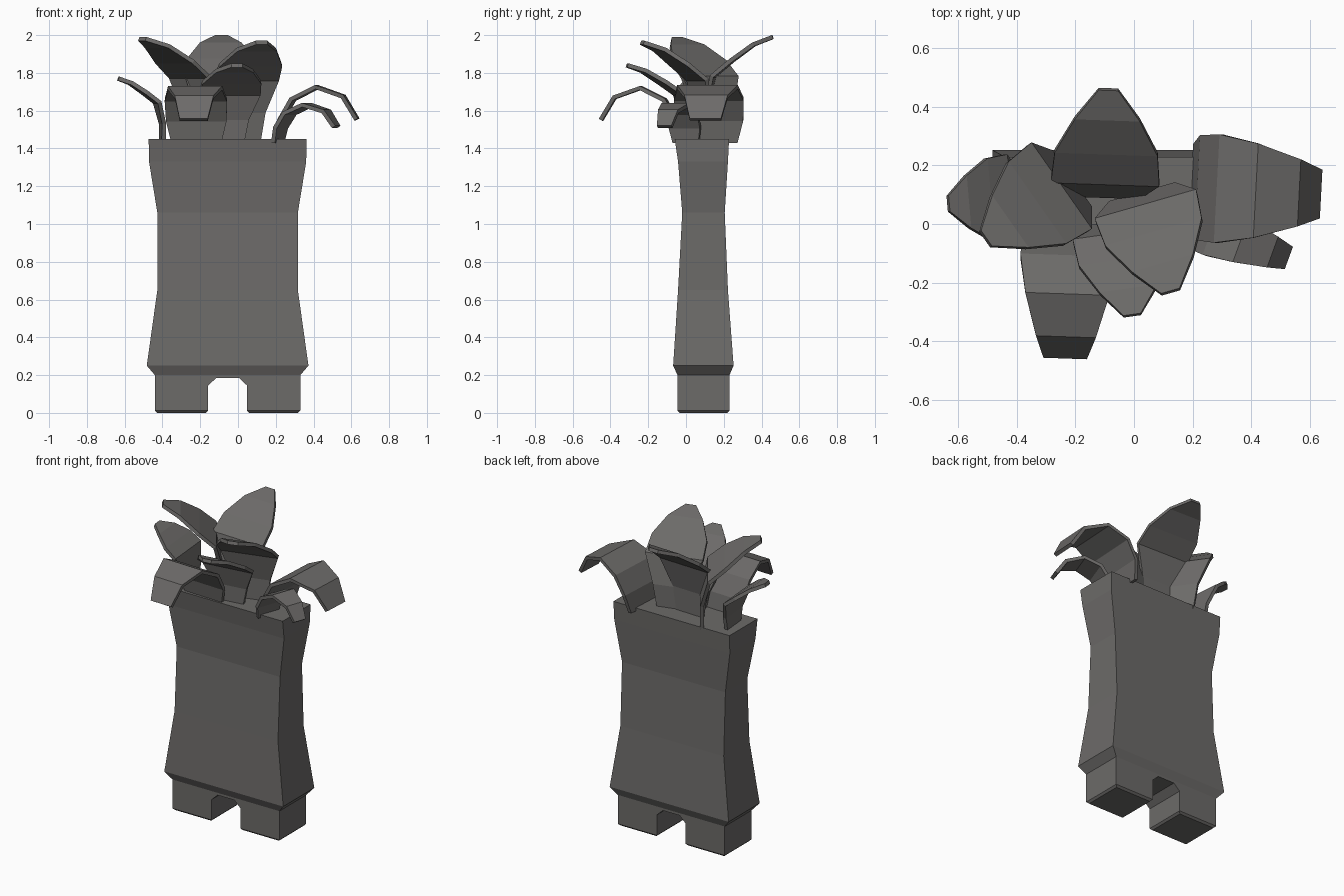
import bpy, bmesh, math
from mathutils import Vector

if "Cube" in bpy.data.objects:
    bpy.data.objects.remove(bpy.data.objects["Cube"])

grey = bpy.data.materials.new("warm dark grey")
grey.diffuse_color = (0.15, 0.145, 0.14, 1)
grey.use_nodes = True
grey.node_tree.nodes["Principled BSDF"].inputs["Base Color"].default_value = grey.diffuse_color


def finish(name, bm):
    bmesh.ops.recalc_face_normals(bm, faces=bm.faces)
    me = bpy.data.meshes.new(name)
    bm.to_mesh(me)
    bm.free()
    me.materials.append(grey)
    ob = bpy.data.objects.new(name, me)
    bpy.context.collection.objects.link(ob)
    return ob


# Pot body: stacked rectangular rings with a narrow waist
CX = -0.055
rings = [  # z, half width, y front, y back
    (0.20, 0.385, -0.045, 0.23), (0.25, 0.428, -0.068, 0.252),
    (0.65, 0.372, -0.042, 0.222), (1.06, 0.372, -0.02, 0.205),
    (1.33, 0.416, -0.042, 0.222), (1.45, 0.418, -0.06, 0.228)]
bm = bmesh.new()
loops = [[bm.verts.new((CX + sx * w, y, z))
          for sx, y in ((-1, y0), (1, y0), (1, y1), (-1, y1))]
         for z, w, y0, y1 in rings]
for a, b in zip(loops, loops[1:]):
    for i in range(4):
        j = (i + 1) % 4
        bm.faces.new((a[i], a[j], b[j], b[i]))
bm.faces.new(loops[0])
bm.faces.new(loops[-1])
finish("pot_body", bm)

# Feet: one mirrored outline with a chamfered arch, extruded front to back
half = [(0.06, 0.185), (0.103, 0.145), (0.103, 0), (0.385, 0), (0.385, 0.205)]
outline = [(CX + x, z) for x, z in half] + [(CX - x, z) for x, z in reversed(half)]
bm = bmesh.new()
face = bm.faces.new([bm.verts.new((x, -0.045, z)) for x, z in outline])
ext = bmesh.ops.extrude_face_region(bm, geom=[face])
bmesh.ops.translate(bm, vec=(0, 0.275, 0),
                    verts=[v for v in ext["geom"] if isinstance(v, bmesh.types.BMVert)])
bottom = [e for e in bm.edges if all(v.co.z < 0.001 for v in e.verts)]
bmesh.ops.bevel(bm, geom=bottom, offset=0.012, segments=1, affect='EDGES')
finish("pot_feet", bm)

# Leaf shapes: (reach, height, width) as fractions
RISING = [(0, 0, 0.5), (0, 0.3, 0.65), (0.12, 0.63, 1), (0.4, 0.78, 0.95),
          (0.72, 0.93, 0.6), (1, 1, 0.18)]
DROOPING = [(0, 0, 0.8), (0.05, 0.4, 0.97), (0.2, 0.78, 1), (0.5, 1, 0.87),
            (0.83, 0.83, 0.62), (1, 0.42, 0.45)]


def leaf(name, shape, x, y, heading, reach, height, width):
    h = math.radians(heading)
    out = Vector((math.cos(h), math.sin(h), 0))
    side = Vector((-math.sin(h), math.cos(h), 0))
    bm = bmesh.new()
    rows = []
    for d, z, w in shape:
        c = Vector((x, y, 1.43 + z * height)) + out * d * reach
        rows.append([bm.verts.new(c + side * s * w * width) for s in (-1, 1)])
    for a, b in zip(rows, rows[1:]):
        bm.faces.new((a[0], a[1], b[1], b[0]))
    ob = finish(name, bm)
    m = ob.modifiers.new("thickness", 'SOLIDIFY')
    m.thickness = 0.022
    m.offset = 0


# Leaves: base position, heading, reach, height, half width
leaf("back_leaf", RISING, -0.10, 0.10, 88, 0.36, 0.56, 0.185)
leaf("left_tall_leaf", RISING, -0.22, 0.15, 215, 0.35, 0.55, 0.18)
leaf("left_low_leaf", RISING, -0.40, 0.09, 185, 0.235, 0.34, 0.15)
leaf("front_tall_leaf", RISING, 0.03, 0.10, -74, 0.345, 0.53, 0.18)
leaf("front_mid_leaf", RISING, -0.05, 0.0, -82, 0.315, 0.41, 0.165)
leaf("front_drooping_leaf", DROOPING, -0.22, -0.03, -92, 0.42, 0.29, 0.165)
leaf("right_drooping_leaf", DROOPING, 0.205, 0.125, -3, 0.425, 0.295, 0.185)
leaf("right_small_leaf", DROOPING, 0.21, 0.0, -20, 0.33, 0.2, 0.09)
